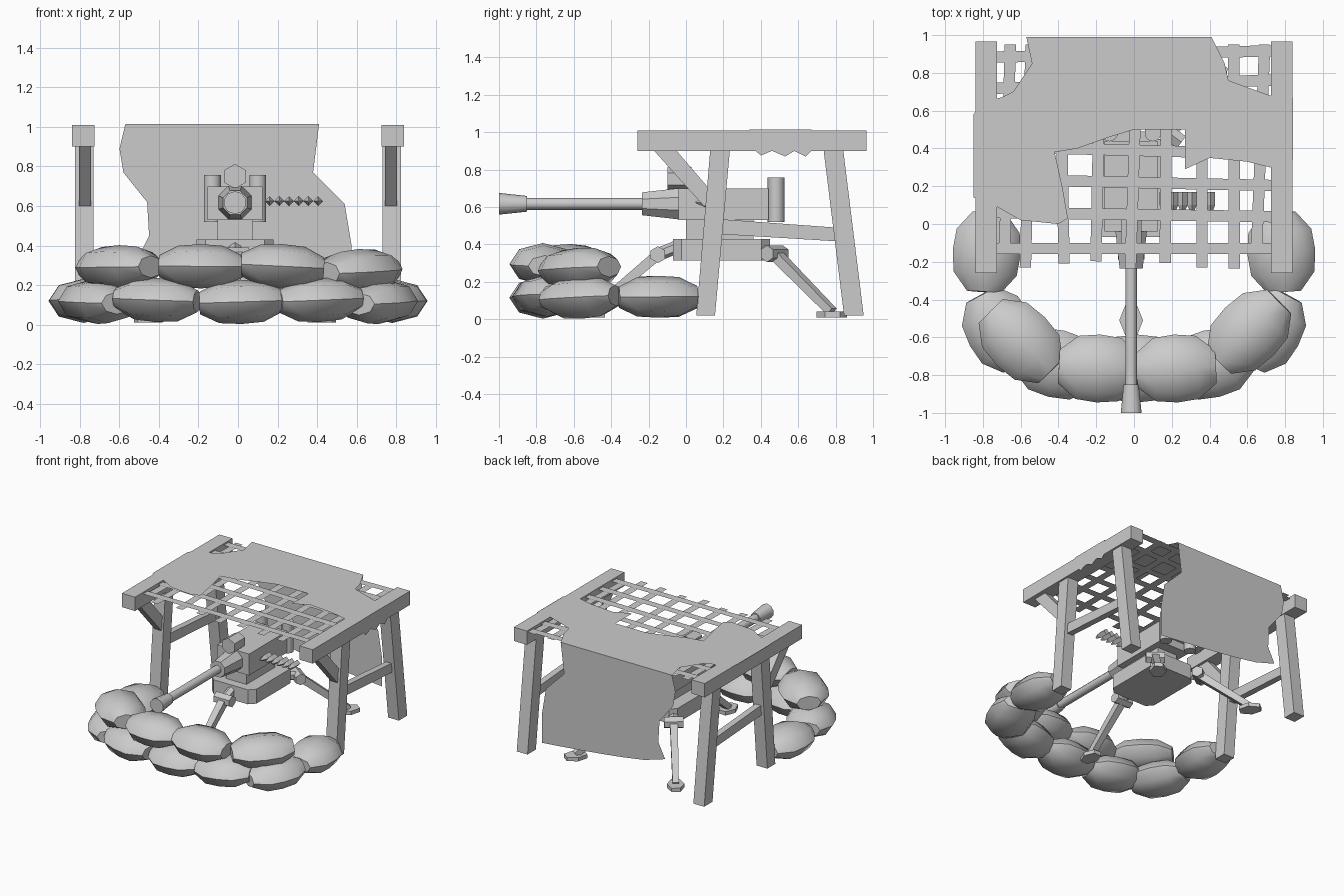
import bpy, bmesh, math, random
from mathutils import Vector, Matrix

random.seed(4)
if "Cube" in bpy.data.objects:
    bpy.data.objects.remove(bpy.data.objects["Cube"])

GREY = (0.6, 0.6, 0.6, 1)
mat = bpy.data.materials.new("plain grey")
mat.use_nodes = True
mat.diffuse_color = GREY
mat.node_tree.nodes["Principled BSDF"].inputs["Base Color"].default_value = GREY


def finish(name, bm, smooth=None):
    bmesh.ops.recalc_face_normals(bm, faces=bm.faces)
    me = bpy.data.meshes.new(name)
    bm.to_mesh(me)
    bm.free()
    ob = bpy.data.objects.new(name, me)
    bpy.context.collection.objects.link(ob)
    me.materials.append(mat)
    if smooth:
        bpy.context.view_layer.objects.active = ob
        ob.select_set(True)
        bpy.ops.object.shade_smooth_by_angle(angle=math.radians(smooth))
        ob.select_set(False)
    return ob


def box(name, x, y, z, chamfer=0):
    """Box from (min, max) ranges, with optional chamfered upright edges."""
    bm = bmesh.new()
    bmesh.ops.create_cube(bm, size=1)
    for v in bm.verts:
        v.co = [r[0] if c < 0 else r[1] for c, r in zip(v.co, (x, y, z))]
    if chamfer:
        up = [e for e in bm.edges if abs(e.verts[0].co.z - e.verts[1].co.z) > 0.01]
        bmesh.ops.bevel(bm, geom=up, offset=chamfer, segments=1, affect='EDGES')
    return finish(name, bm)


def prism(name, outline, x0, x1):
    """Side outline in (y, z) pushed out between two x positions."""
    bm = bmesh.new()
    f = bm.faces.new([bm.verts.new((x0, y, z)) for y, z in outline])
    ext = bmesh.ops.extrude_face_region(bm, geom=[f])
    bmesh.ops.translate(bm, vec=(x1 - x0, 0, 0),
                        verts=[g for g in ext["geom"] if isinstance(g, bmesh.types.BMVert)])
    return finish(name, bm)


def rod(name, a, b, r0, r1=None, sides=8, spin=0.0, smooth=None):
    """Cylinder or cone between two points."""
    a, b = Vector(a), Vector(b)
    bm = bmesh.new()
    m = (Matrix.Translation((a + b) / 2) @ (b - a).to_track_quat('Z', 'Y').to_matrix().to_4x4()
         @ Matrix.Rotation(spin, 4, 'Z'))
    bmesh.ops.create_cone(bm, cap_ends=True, segments=sides, radius1=r0,
                          radius2=r0 if r1 is None else r1, depth=(b - a).length, matrix=m)
    return finish(name, bm, smooth)


# Timber frame: beams, splayed legs, rails and braces on both sides
for side, s in (("left", 1), ("right", -1)):
    box(side + "_beam", sorted((s * .725, s * .84)), (-.26, .965), (.9, 1.01))
    prism(side + "_front_leg", [(.13, .91), (.235, .91), (.155, .02), (.055, .02)], s * .73, s * .825)
    prism(side + "_rear_leg", [(.735, .91), (.84, .91), (.95, .02), (.845, .02)], s * .73, s * .825)
    prism(side + "_rail", [(.18, .535), (.8, .49), (.8, .417), (.18, .455)], s * .75, s * .80)
    prism(side + "_brace", [(-.17, .9), (-.05, .9), (.13, .69), (.1, .6)], s * .745, s * .805)


# Sandbags: blunt-ended lathed shape squashed flat, placed around the front
def sandbag(name, x, y, z, turn, length=.42):
    bm = bmesh.new()
    rings = []
    for t, r in ((-.5, .5), (-.27, .93), (0, 1), (.27, .93), (.5, .5)):
        rings.append([bm.verts.new((t * length, .18 * r * math.cos(a), .112 * r * math.sin(a)))
                      for a in (math.tau * i / 8 for i in range(8))])
    for p, q in zip(rings, rings[1:]):
        for i in range(8):
            j = (i + 1) % 8
            bm.faces.new((p[i], p[j], q[j], q[i]))
    bm.faces.new(rings[0])
    bm.faces.new(rings[-1])
    rot = Matrix.Rotation(math.radians(turn), 4, 'Z') @ Matrix.Rotation(random.uniform(-.06, .06), 4, 'Y')
    bmesh.ops.transform(bm, matrix=Matrix.Translation((x, y, z)) @ rot, verts=bm.verts)
    finish(name, bm, 50)


sandbag("lower_bag_middle", .015, -.765, .115, 0)
sandbag("left_upper_bag_corner", .61, -.57, .27, 45, .45)
sandbag("right_upper_bag_corner", -.6, -.62, .29, -45, .45)
for side, s in (("left", 1), ("right", -1)):
    sandbag(side + "_lower_bag_front", s * .41, -.74, .125, s * 14)
    sandbag(side + "_lower_bag_corner", s * .71, -.56, .115, s * 62)
    sandbag(side + "_lower_bag_side", s * .78, -.15, .12, s * 94)
    sandbag(side + "_upper_bag_front", s * .205 + .017, -.765, .295, s * 3)

# Gun: barrel, jacket, receiver, sight and grips
CX, GZ = -.015, .617
rod("muzzle", (CX, -1, GZ), (CX, -.85, GZ), .058, .042, 10, smooth=40)
rod("barrel", (CX, -.88, GZ), (CX, -.2, GZ), .032, sides=10, smooth=40)
rod("barrel_jacket", (CX, -.235, GZ), (CX, -.04, GZ), .066, .09, 8, math.pi / 8)
box("receiver", (CX - .14, CX + .14), (-.04, .44), (.53, .7))
rod("sight_tube", (CX, -.1, .75), (CX, .03, .75), .063, sides=6)
for side, s in (("left", 1), ("right", -1)):
    rod(side + "_grip", (CX + s * .115, .482, .52), (CX + s * .115, .482, .757), .045, sides=10, smooth=40)
box("grip_bar", (CX - .115, CX + .115), (.43, .49), (.59, .65))

# Ammunition belt: row of pointed four-sided rounds
for i in range(6):
    x = .16 + i * .049
    rod(f"round_{i}", (x, .17, .625), (x, .1, .625), .025, sides=4)
    rod(f"round_tip_{i}", (x, .1, .625), (x, .05, .625), .025, .004, 4)

# Mount: cradle, base and three hinged legs with feet
box("cradle", (CX - .09, CX + .09), (0, .36), (.41, .54))
box("mount_base", (CX - .195, CX + .195), (-.07, .45), (.315, .43), .045)


def mount_leg(name, start, hinge, foot, across):
    start, hinge, foot, across = (Vector(v) for v in (start, hinge, foot, across))
    rod(name + "_arm", start, hinge, .035, sides=6)
    rod(name + "_hinge", hinge - across * .07, hinge + across * .07, .045, sides=6)
    rod(name, hinge, foot + Vector((0, 0, .015)), .04, .032, 4, math.pi / 4)
    flat = (foot - hinge)
    flat.z = 0
    bm = bmesh.new()
    bmesh.ops.create_cone(bm, cap_ends=True, segments=6, radius1=.09, radius2=.09, depth=.03,
                          matrix=Matrix.Translation(foot)
                          @ flat.to_track_quat('X', 'Z').to_matrix().to_4x4()
                          @ Matrix.Diagonal((1, .7, 1, 1)))
    finish(name + "_foot", bm)


mount_leg("front_mount_leg", (CX, -.04, .39), (CX, -.15, .345), (CX, -.51, .025), (1, 0, 0))
for side, s in (("left", 1), ("right", -1)):
    mount_leg(side + "_mount_leg", (CX + s * .12, .35, .375), (CX + s * .21, .475, .35),
              (CX + s * .44, .78, .025), (s * .8, -.6, 0))

# Net: loosely woven flat strips between the beams
bm = bmesh.new()


def strip(a, b, w, z):
    a, b = Vector((*a, z)), Vector((*b, z))
    n = (b - a).cross(Vector((0, 0, 1))).normalized() * w / 2
    bm.faces.new([bm.verts.new(p) for p in (a - n, b - n, b + n, a + n)])


for y in (-.13, .05, .22, .39, .56, .74, .9):
    k = 0 if y < 0 else random.uniform(-.025, .025)
    strip((-.74, y - k), (.74, y + k), .06, .997)
for x in (-.67, -.56, -.38, -.19, 0, .17, .36, .53, .67):
    k = random.uniform(-.025, .025)
    strip((x - k, random.uniform(-.24, -.19) if abs(x) < .6 else -.15), (x + k, .95), .06, .992)
finish("net", bm)

# Torn canvas lying on the net
outline = [(-.57, .99), (-.54, .85), (-.64, .7), (-.67, .63), (-.7, .67), (-.8, .65), (-.85, .58),
           (-.85, .14), (-.74, .1), (-.6, .02), (-.4, 0), (-.35, .03), (-.38, .2), (-.42, .38),
           (-.3, .4), (-.13, .46), (0, .5), (.27, .5), (.27, .29), (.4, .35), (.6, .33), (.72, .3),
           (.842, .34), (.842, .67), (.72, .68), (.5, .76), (.43, .78), (.48, .85), (.41, .99)]
bm = bmesh.new()
bm.faces.new([bm.verts.new((x, y, 1.014)) for x, y in outline])
bmesh.ops.triangulate(bm, faces=bm.faces)
finish("canvas_top", bm)

# Canvas flap with a ragged hem over the left beam
bm = bmesh.new()
hem = [(.34, .93), (.4, .875), (.46, .9), (.53, .87), (.58, .9), (.64, .87), (.67, .9)]
bm.faces.new([bm.verts.new((.844, y, z)) for y, z in [(.67, 1.014), (.34, 1.014)] + hem])
finish("canvas_side_flap", bm)

# Canvas curtain hanging straight at the back: rows of (right x, left x, right z, left z)
bm = bmesh.new()
rows = [(-.57, .41, 1.014, 1.014), (-.6, .395, .89, .89), (-.58, .38, .77, .77),
        (-.46, .54, .62, .61), (-.45, .575, .45, .4), (-.51, .575, .33, .17)]
grid = []
for xr, xl, zr, zl in rows:
    grid.append([bm.verts.new((xr + (xl - xr) * t, .99, zr + (zl - zr) * t ** .6))
                 for t in (i / 6 for i in range(7))])
for p, q in zip(grid, grid[1:]):
    for i in range(6):
        bm.faces.new((p[i], p[i + 1], q[i + 1], q[i]))
finish("canvas_curtain", bm, 60)
